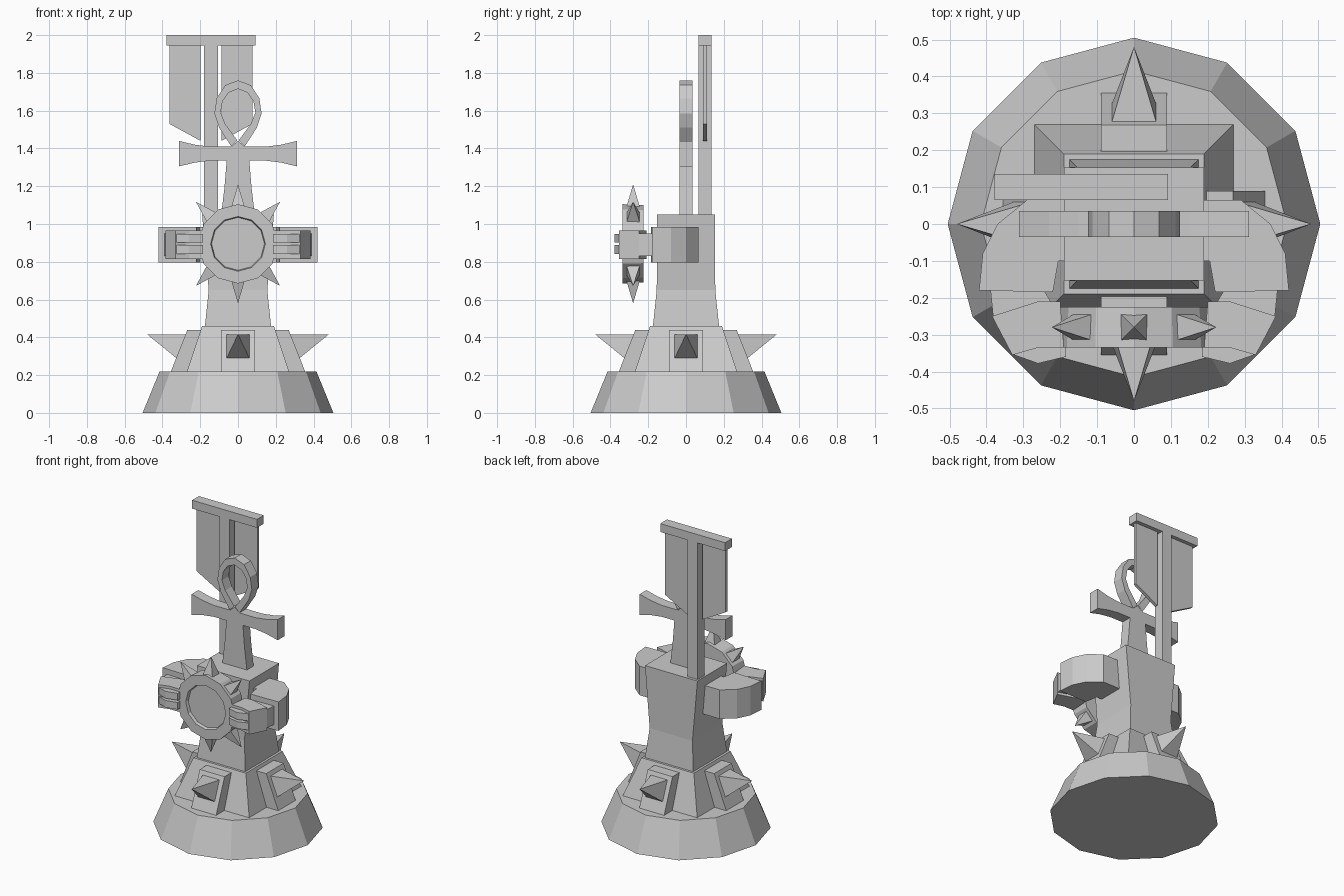
import bpy, bmesh, math
from mathutils import Matrix, Vector

if "Cube" in bpy.data.objects:
    bpy.data.objects.remove(bpy.data.objects["Cube"])


def finish(name, bm):
    bmesh.ops.recalc_face_normals(bm, faces=bm.faces)
    me = bpy.data.meshes.new(name)
    bm.to_mesh(me)
    bm.free()
    ob = bpy.data.objects.new(name, me)
    bpy.context.collection.objects.link(ob)
    return ob


def loft(name, rings, cap=True):
    """Skin a list of equal-length point rings, closing both ends."""
    bm = bmesh.new()
    vs = [[bm.verts.new(p) for p in r] for r in rings]
    n = len(vs[0])
    for a, b in zip(vs, vs[1:]):
        for i in range(n):
            bm.faces.new((a[i], a[(i + 1) % n], b[(i + 1) % n], b[i]))
    if cap:
        bm.faces.new(vs[0])
        bm.faces.new(vs[-1])
    return finish(name, bm)


def box(name, x0, x1, y0, y1, z0, z1):
    return loft(name, [[(x0, y0, z), (x1, y0, z), (x1, y1, z), (x0, y1, z)] for z in (z0, z1)])


def rect(hx, hy, z):
    return [(-hx, -hy, z), (hx, -hy, z), (hx, hy, z), (-hx, hy, z)]


def circle(r, h, n=12):
    return [(r * math.cos(2 * math.pi * i / n), r * math.sin(2 * math.pi * i / n), h) for i in range(n)]


def extrude_xz(name, pts, y0, y1):
    return loft(name, [[(x, y, z) for x, z in pts] for y in (y0, y1)])


def extrude_xy(name, pts, z0, z1):
    return loft(name, [[(x, y, z) for x, y in pts] for z in (z0, z1)])


def pyramid(name, base, tip, mat):
    bm = bmesh.new()
    b = [bm.verts.new(mat @ Vector(p)) for p in base]
    t = bm.verts.new(mat @ Vector(tip))
    bm.faces.new(b)
    for i in range(4):
        bm.faces.new((b[i], b[(i + 1) % 4], t))
    return finish(name, bm)


def mirror_x(ob):
    ob.modifiers.new("mirror", 'MIRROR').use_axis[0] = True


# round base, square plinth and flared tower
loft("base", [circle(0.505, 0), circle(0.415, 0.22)])
loft("plinth", [rect(0.27, 0.27, 0.22), rect(0.19, 0.19, 0.46)])
loft("tower", [rect(0.175, 0.175, 0.46), rect(0.155, 0.155, 0.65), rect(0.19, 0.153, 1.05)])

# slanted mount and spike on each side of the plinth
for i in range(4):
    rot = Matrix.Rotation(i * math.pi / 2, 4, 'Z')
    prof = [(0.15, 0.22), (0.355, 0.22), (0.268, 0.44), (0.15, 0.44)]
    m = loft("spike_mount", [[(x, y, z) for x, z in prof] for y in (-0.09, 0.09)])
    m.data.transform(rot)
    pyramid("base_spike", [(0.277, -0.06, 0.415), (0.277, 0.06, 0.415),
                           (0.326, 0.06, 0.29), (0.326, -0.06, 0.29)], (0.48, 0, 0.415), rot)

# disc with recessed face, turned to face the front
turn = Matrix.Translation((0, -0.28, 0.895)) @ Matrix.Rotation(math.pi / 2, 4, 'X')
disc = loft("disc", [circle(0.205, -0.055), circle(0.21, 0.055), circle(0.145, 0.055), circle(0.14, 0.035)])
disc.data.transform(turn)

# six spikes around the disc
for deg in (45, 90, 135, 225, 270, 315):
    h = 0.037
    pyramid("disc_spike", [(0.19, -h, -h), (0.19, h, -h), (0.19, h, h), (0.19, -h, h)],
            (0.315, 0, 0), turn @ Matrix.Rotation(math.radians(deg), 4, 'Z'))

# arms reaching forward to hold the disc
mirror_x(extrude_xy("upper_arm", [(0.14, 0.065), (0.29, 0.065), (0.37, 0.0), (0.41, -0.08), (0.42, -0.18),
                                  (0.22, -0.185), (0.205, -0.10), (0.14, -0.10)], 0.795, 0.985))
mirror_x(extrude_xy("forearm", [(0.25, -0.17), (0.39, -0.17), (0.382, -0.25), (0.35, -0.29),
                                (0.22, -0.22)], 0.83, 0.95))
mirror_x(extrude_xy("hand", [(0.20, -0.21), (0.26, -0.21), (0.385, -0.25), (0.33, -0.355), (0.26, -0.335),
                             (0.19, -0.335)], 0.815, 0.965))
for z in (0.865, 0.925):
    mirror_x(extrude_xy("finger", [(0.31, -0.30), (0.325, -0.355), (0.26, -0.378), (0.185, -0.36),
                                   (0.185, -0.325), (0.25, -0.32)], z - 0.023, z + 0.023))

# looped cross on top: flared shaft and arms
half = [(0.09, 1.04), (0.072, 1.19), (0.06, 1.335), (0.15, 1.335), (0.23, 1.325), (0.312, 1.305),
        (0.312, 1.44), (0.23, 1.42), (0.15, 1.41), (0.035, 1.41)]
extrude_xz("cross_body", half + [(0, 1.44)] + [(-x, z) for x, z in reversed(half)], -0.035, 0.035)

# loop of the cross, a closed ring with inner and outer outlines
outer = [(0.035, 1.41), (0.10, 1.51), (0.125, 1.585), (0.113, 1.665), (0.068, 1.735), (0, 1.76)]
inner = [(0.004, 1.443), (0.068, 1.53), (0.092, 1.59), (0.082, 1.65), (0.05, 1.695), (0, 1.715)]
for s in (1, -1):
    loft("cross_loop", [[(s * o[0], -0.035, o[1]), (s * o[0], 0.035, o[1]),
                         (s * i[0], 0.035, i[1]), (s * i[0], -0.035, i[1])]
                        for o, i in zip(outer, inner)], cap=False)

# banner pole, crossbar and two hanging cloths
c = -0.143
box("banner_pole", c - 0.036, c + 0.036, 0.065, 0.135, 1.04, 1.95)
box("banner_crossbar", c - 0.235, c + 0.235, 0.065, 0.135, 1.945, 2.0)
for s in (1, -1):
    extrude_xz("banner_cloth", [(c + s * x, z) for x, z in
                                ((0.055, 1.95), (0.22, 1.95), (0.22, 1.53), (0.055, 1.44))], 0.09, 0.11)
